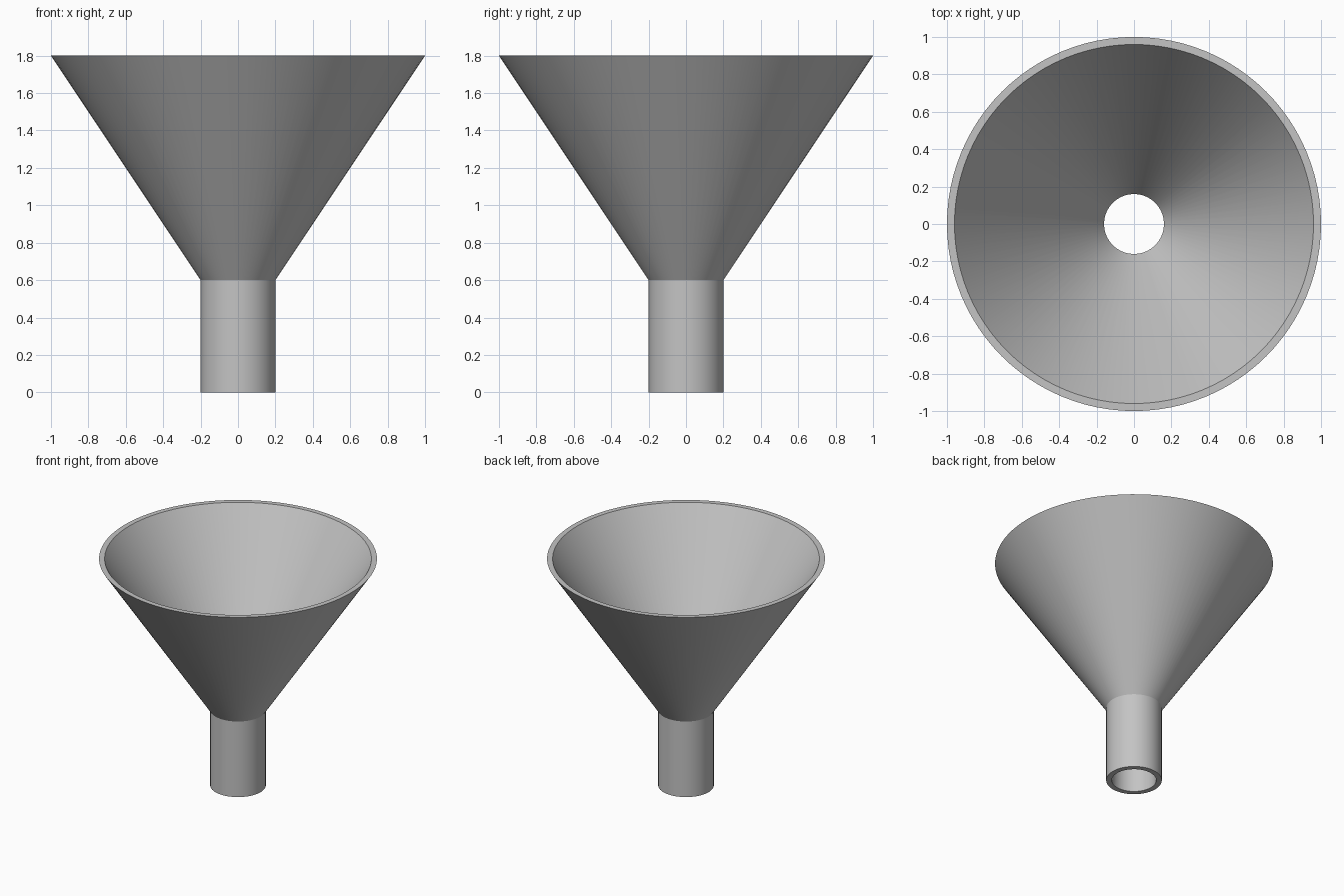
import bpy
import bmesh
import math

cube = bpy.data.objects.get("Cube")
if cube:
    bpy.data.objects.remove(cube, do_unlink=True)

SEGMENTS = 96
WALL = 0.04
NECK_R, NECK_Z = 0.2, 0.6
RIM_R, RIM_Z = 1.0, 1.8

# Plain grey material
grey = bpy.data.materials.new("plain_grey")
grey.use_nodes = True
colour = (0.55, 0.55, 0.55, 1)
grey.diffuse_color = colour
grey.node_tree.nodes["Principled BSDF"].inputs["Base Color"].default_value = colour

# Closed wall profile as (radius, height): up the outside, down the inside
outside = [(NECK_R, 0), (NECK_R, NECK_Z), (RIM_R, RIM_Z)]
inside = [(r - WALL, z) for r, z in reversed(outside)]
profile = outside + inside

# Funnel: the profile turned about the vertical axis
bm = bmesh.new()
rings = []
for r, z in profile:
    angles = [math.tau * i / SEGMENTS for i in range(SEGMENTS)]
    rings.append([bm.verts.new((r * math.cos(a), r * math.sin(a), z)) for a in angles])
for k, low in enumerate(rings):
    high = rings[(k + 1) % len(rings)]
    for i in range(SEGMENTS):
        j = (i + 1) % SEGMENTS
        bm.faces.new((low[i], low[j], high[j], high[i]))
bmesh.ops.recalc_face_normals(bm, faces=bm.faces)

mesh = bpy.data.meshes.new("funnel")
bm.to_mesh(mesh)
bm.free()
mesh.materials.append(grey)
funnel = bpy.data.objects.new("funnel", mesh)
bpy.context.collection.objects.link(funnel)

# Smooth round walls, crisp rim and neck joint
bpy.ops.object.select_all(action="DESELECT")
funnel.select_set(True)
bpy.context.view_layer.objects.active = funnel
bpy.ops.object.shade_smooth_by_angle(angle=math.radians(25))
